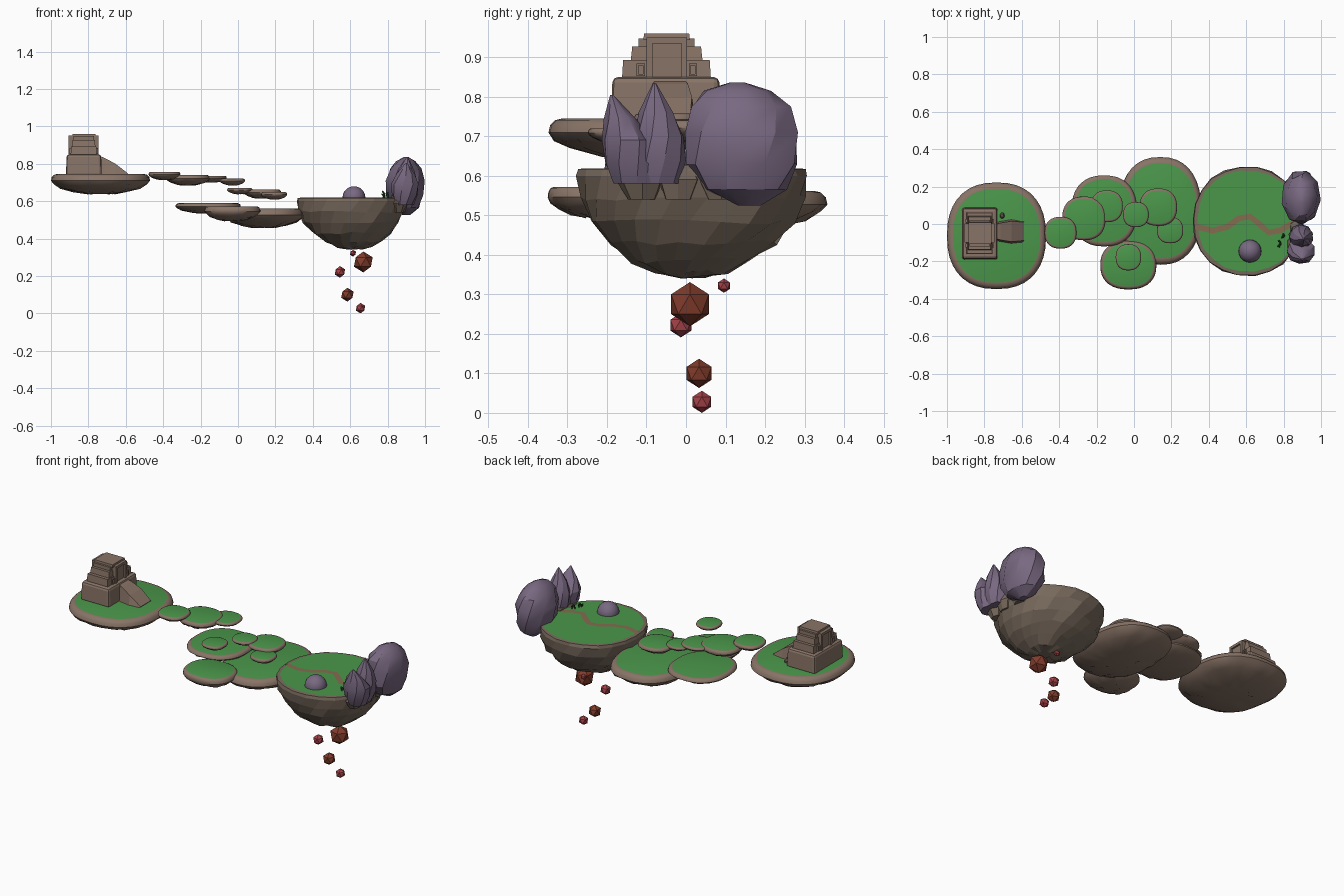
import bpy, bmesh, math, random

if "Cube" in bpy.data.objects:
    bpy.data.objects.remove(bpy.data.objects["Cube"])
random.seed(4)


def mat(name, r, g, b):
    m = bpy.data.materials.new(name)
    m.diffuse_color = (r, g, b, 1)
    m.use_nodes = True
    m.node_tree.nodes["Principled BSDF"].inputs["Base Color"].default_value = m.diffuse_color
    return m


STONE = mat("stone", .25, .175, .135)
ROCK = mat("rock", .19, .145, .11)
GRASS = mat("grass", .07, .31, .07)
PATH = mat("path", .23, .15, .08)
PURPLE = mat("purple", .19, .14, .22)
RUST = mat("rust", .22, .045, .025)
RED = mat("red", .38, .055, .065)
LEAF = mat("leaf", .02, .09, .02)


def finish(bm, name, mats, smooth=None):
    bmesh.ops.recalc_face_normals(bm, faces=bm.faces[:])
    me = bpy.data.meshes.new(name)
    bm.to_mesh(me)
    bm.free()
    ob = bpy.data.objects.new(name, me)
    bpy.context.collection.objects.link(ob)
    for m in mats:
        me.materials.append(m)
    if smooth:
        bpy.ops.object.select_all(action='DESELECT')
        ob.select_set(True)
        bpy.context.view_layer.objects.active = ob
        bpy.ops.object.shade_smooth_by_angle(angle=math.radians(smooth))
    return ob


def skin(bm, loops):
    """Bridge vertex loops and cap both ends; returns the last cap."""
    rows = [[bm.verts.new(p) for p in lp] for lp in loops]
    n = len(rows[0])
    for a, b in zip(rows, rows[1:]):
        for i in range(n):
            bm.faces.new((a[i], a[(i + 1) % n], b[(i + 1) % n], b[i]))
    bm.faces.new(rows[0][::-1])
    return bm.faces.new(rows[-1])


def ring(z, cx, cy, rx, ry, n, power=2.0, jit=0.0, turn=0.0, zj=0.0):
    pts = []
    for i in range(n):
        a = 2 * math.pi * i / n + turn
        c, s = math.cos(a), math.sin(a)
        k = 1 + random.uniform(-jit, jit)
        e = 2 / power
        pts.append((cx + rx * k * math.copysign(abs(c) ** e, c),
                    cy + ry * k * math.copysign(abs(s) ** e, s),
                    z + random.uniform(-zj, zj)))
    return pts


def island(name, cx, cy, rx, ry, z0, z1):
    prof = [(0, .3), (.1, .55), (.28, .8), (.48, .94), (.66, 1), (.84, .985), (.96, .94), (1, .88)]
    loops = []
    for t, s in prof:
        low = t < .6
        loops.append(ring(z0 + (z1 - z0) * t, cx, cy, rx * s, ry * s, 36, 2.35,
                          .02 if low else 0, 0, (z1 - z0) * .04 if low else 0))
    bm = bmesh.new()
    top = skin(bm, loops)
    top.material_index = 1
    return finish(bm, name, [STONE, GRASS], 40)


def box(name, x0, x1, y0, y1, z0, z1, taper=0.0, bevel=0.0, m=STONE):
    bm = bmesh.new()
    t = taper
    skin(bm, [[(x0, y0, z0), (x1, y0, z0), (x1, y1, z0), (x0, y1, z0)],
              [(x0 + t, y0 + t, z1), (x1 - t, y0 + t, z1), (x1 - t, y1 - t, z1), (x0 + t, y1 - t, z1)]])
    if bevel:
        bmesh.ops.bevel(bm, geom=bm.edges[:], offset=bevel, segments=2, affect='EDGES', profile=.5)
    return finish(bm, name, [m])


# flat floating islands: centre x, y, radii, bottom, top
island("temple_island", -.735, -.063, .265, .285, .64, .745)
for i, v in enumerate([(-.16, .07, .175, .19, .535, .59), (-.03, -.22, .15, .13, .495, .572),
                       (.14, .07, .22, .288, .46, .562)]):
    island(f"large_stepping_island_{i + 1}", *v)
for i, v in enumerate([(-.393, -.047, .085, .085, .715, .757), (-.268, .03, .116, .117, .685, .74),
                       (-.145, .095, .085, .085, .70, .735), (-.03, -.178, .068, .07, .685, .72),
                       (.01, .05, .068, .067, .638, .67), (.13, .09, .1, .1, .615, .662),
                       (.193, -.033, .07, .07, .61, .648)]):
    island(f"small_stepping_island_{i + 1}", *v)

# temple base, tiers and roof
box("temple_base", -.92, -.728, -.19, .088, .735, .85, .004, .014)
box("temple_lower_tier", -.895, -.755, -.162, .063, .845, .893, .003)
box("temple_middle_tier", -.888, -.762, -.14, .042, .89, .927, .004)
box("temple_upper_tier", -.88, -.77, -.12, .022, .92, .948)
box("temple_roof", -.886, -.76, -.108, .01, .944, .96, .002)
# doorway surrounds front and back, with windows
for side, s in (("front", 1), ("back", -1)):
    cx = -.825

    def slab(name, d0, d1, *r):
        xs = sorted((cx + s * d0, cx + s * d1))
        box(f"{side}_{name}", *xs, *r)
    slab("door", .05, .07, -.085, -.012, .845, .94)
    slab("lintel", .05, .08, -.1, .003, .935, .95)
    for j, y in enumerate((-.1, -.012)):
        slab(f"door_pillar_{j}", .05, .08, y, y + .015, .845, .937)
    for j, y in enumerate((-.125, .007)):
        for k, (a, b, c, d) in enumerate(((0, .021, 0, .005), (0, .021, .027, .032),
                                          (0, .005, .005, .027), (.016, .021, .005, .027))):
            slab(f"window_{j}_{k}", .06, .077, y + a, y + b, .852 + c, .852 + d)

# ramp down from the temple
bm = bmesh.new()
skin(bm, [[(x, y0 - .01, .735), (x, y1 + .01, .735), (x, y1, z), (x, y0, z)]
          for x, y0, y1, z in ((-.75, -.075, -.005, .845), (-.715, -.085, .005, .832),
                               (-.655, -.095, .015, .80), (-.588, -.088, .01, .748))])
finish(bm, "temple_ramp", [STONE])

# little stone by the ramp
bm = bmesh.new()
skin(bm, [ring(z, -.705, .045, r, r * 1.2, 7) for z, r in ((.74, .012), (.755, .014), (.768, .006))])
finish(bm, "ramp_stone", [ROCK])

# bowl shaped island, faceted
CX, CY, RX, RY = .605, .015, .292, .293
bm = bmesh.new()
bowl = [(.345, .12), (.357, .32), (.385, .52), (.43, .72), (.485, .88), (.545, .965), (.6, 1), (.617, .985), (.619, .93)]
loops = []
for i, (z, s) in enumerate(bowl):
    mid = i < 6
    loops.append(ring(z, CX + .03 * (1 - s), CY, RX * s, RY * s, 22, 2.1, .03 if mid else .012,
                      i * .14 if mid else .84, .008 if mid else 0))
top = skin(bm, loops)
top.material_index = 1
finish(bm, "bowl_island", [ROCK, GRASS])

# rocky rim at the far edge
for i, (x, y, r) in enumerate(((.855, -.11, .05), (.868, -.02, .045), (.86, .09, .05))):
    bm = bmesh.new()
    skin(bm, [ring(z, x, y, r * s, r * s * 1.3, 7, 2, .1) for z, s in ((.54, .6), (.59, 1), (.627, .7))])
    finish(bm, f"rim_rock_{i + 1}", [ROCK])

# winding path
pts = [(.335, -.015), (.42, -.035), (.5, -.015), (.56, .03), (.62, .04), (.67, 0),
       (.72, -.045), (.78, -.035), (.83, -.005), (.865, .01)]
bm = bmesh.new()
rows = []
for i, (x, y) in enumerate(pts):
    a, b = pts[max(i - 1, 0)], pts[min(i + 1, len(pts) - 1)]
    dx, dy = b[0] - a[0], b[1] - a[1]
    w = .016 / math.hypot(dx, dy)
    rows.append([bm.verts.new((x - dy * w * k, y + dx * w * k, .6215)) for k in (-1, 1)])
for a, b in zip(rows, rows[1:]):
    bm.faces.new((a[0], b[0], b[1], a[1]))
finish(bm, "path", [PATH])

# round boulder on the grass
bm = bmesh.new()
skin(bm, [ring(.62 + .06 * math.sin(t), .62, -.145, .061 * math.cos(t), .061 * math.cos(t), 20)
          for t in (-.3, 0, .3, .6, .9, 1.2, 1.45)])
finish(bm, "boulder", [PURPLE], 50)

# pointed pods on the right edge: z, x, y, radii
pods = {
    "large_pod": [(.525, .9, .16, .02, .03), (.565, .9, .153, .07, .105), (.63, .893, .145, .1, .142),
                  (.71, .893, .143, .107, .147), (.775, .895, .137, .085, .128),
                  (.815, .898, .13, .05, .085), (.836, .9, .13, .012, .02)],
    "small_pod_left": [(.58, .89, -.125, .05, .06), (.63, .892, -.135, .07, .073), (.69, .892, -.145, .077, .07),
                       (.745, .895, -.167, .05, .04), (.805, .9, -.188, .004, .004)],
    "small_pod_right": [(.58, .89, -.07, .045, .06), (.64, .892, -.068, .065, .068), (.7, .895, -.068, .065, .063),
                        (.76, .9, -.075, .045, .044), (.835, .905, -.08, .004, .004)]}
for name, rings in pods.items():
    bm = bmesh.new()
    skin(bm, [ring(*r, 9, 2, .03, .2 * i) for i, r in enumerate(rings)])
    finish(bm, name, [PURPLE], 30)

# small curled sprouts
for i, (x, y, h, lean) in enumerate(((.775, -.115, .03, .012), (.785, -.1, .042, -.015), (.79, -.075, .035, .012),
                                     (.805, -.065, .03, -.01), (.78, -.125, .025, -.012))):
    bm = bmesh.new()
    skin(bm, [ring(.615 + h * t, x + lean * t * t, y + .01 * t, r, r, 5)
              for t, r in ((0, .003), (.5, .004), (.8, .007), (1, .002))])
    finish(bm, f"sprout_{i + 1}", [LEAF])

# falling rocks
for i, (x, y, z, r, m) in enumerate(((.67, .01, .275, .056, RUST), (.545, -.013, .222, .031, RED),
                                     (.585, .033, .1, .037, RUST), (.655, .04, .028, .028, RED),
                                     (.615, .096, .322, .018, RED))):
    bm = bmesh.new()
    bmesh.ops.create_icosphere(bm, subdivisions=1, radius=r)
    bmesh.ops.translate(bm, verts=bm.verts[:], vec=(x, y, z))
    finish(bm, f"falling_rock_{i + 1}", [m])
